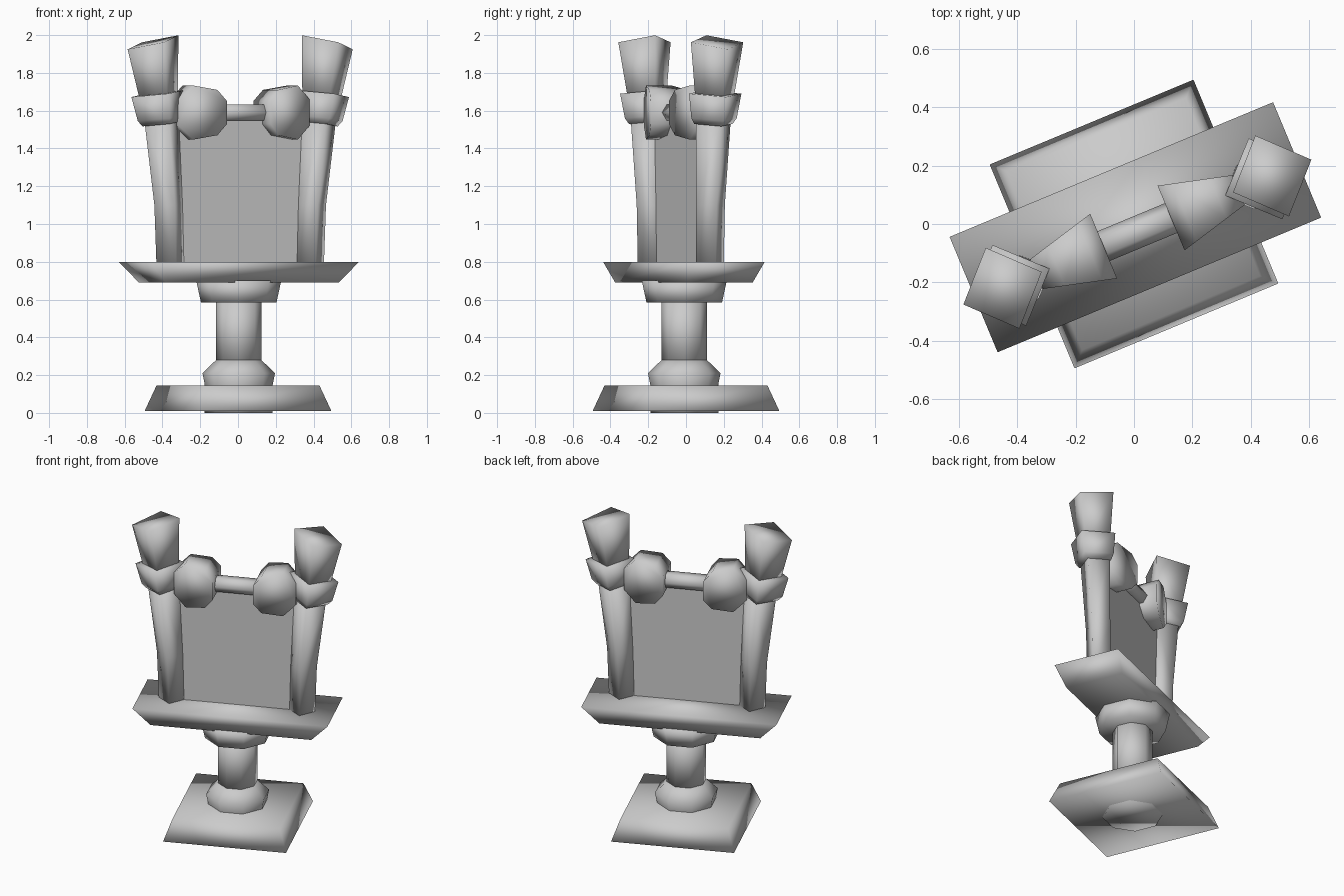
import bpy, bmesh
from math import sin, cos, pi, radians
from mathutils import Vector

cube = bpy.data.objects.get("Cube")
if cube:
    bpy.data.objects.remove(cube)

TURN = radians(22.6)   # the whole piece stands turned on the ground
DEPTH = -0.03          # depth line of the upper frame

stone = bpy.data.materials.new("grey_stone")
stone.use_nodes = True
stone.diffuse_color = (0.6, 0.6, 0.6, 1)
stone.node_tree.nodes["Principled BSDF"].inputs["Base Color"].default_value = (0.6, 0.6, 0.6, 1)


def loft(name, rings, smooth=True):
    """Skin matching rings of points and cap both ends."""
    bm = bmesh.new()
    loops = [[bm.verts.new(p) for p in ring] for ring in rings]
    n = len(loops[0])
    for a, b in zip(loops, loops[1:]):
        for i in range(n):
            j = (i + 1) % n
            bm.faces.new((a[i], a[j], b[j], b[i]))
    bm.faces.new(loops[0])
    bm.faces.new(loops[-1])
    bmesh.ops.recalc_face_normals(bm, faces=bm.faces)
    for f in bm.faces:
        f.smooth = smooth
    mesh = bpy.data.meshes.new(name)
    bm.to_mesh(mesh)
    bm.free()
    mesh.materials.append(stone)
    obj = bpy.data.objects.new(name, mesh)
    obj.rotation_euler.z = TURN
    bpy.context.collection.objects.link(obj)
    return obj


def rect(hx, hy, z, y=0):
    return [Vector((sx * hx, y + sy * hy, z))
            for sx, sy in ((-1, -1), (1, -1), (1, 1), (-1, 1))]


def octagon(r, z):
    return [Vector((r * cos(pi / 8 + k * pi / 4), r * sin(pi / 8 + k * pi / 4) - 0.01, z))
            for k in range(8)]


def diamond(side, x, z, r, tilt=0):
    """Four-cornered ring with corners on the axes, leaning outward."""
    ring = []
    for k in range(4):
        a, b = r * cos(k * pi / 2), r * sin(k * pi / 2)
        ring.append(Vector((side * (x + a * cos(tilt)), DEPTH + b, z - a * sin(tilt))))
    return ring


# Foot, pedestal and tray
loft("base", [rect(0.378, 0.378, 0.01), rect(0.33, 0.33, 0.145)])
loft("pedestal_collar", [octagon(0.18, 0), octagon(0.18, 0.15), octagon(0.192, 0.21),
                         octagon(0.12, 0.28)])
loft("pedestal_column", [octagon(0.12, 0.25), octagon(0.12, 0.6)])
loft("pedestal_capital", [octagon(0.2, 0.585), octagon(0.225, 0.7)])
loft("tray", [rect(0.495, 0.188, 0.69, -0.012), rect(0.6, 0.214, 0.8, -0.012)])

# Back panel
loft("back_panel", [rect(0.41, 0.004, 0.78, DEPTH), rect(0.44, 0.004, 1.6, DEPTH)], False)

# Crossbar
loft("crossbar", [[Vector((x, DEPTH + 0.055 * cos(k * pi / 3), 1.59 + 0.05 * sin(k * pi / 3)))
                   for k in range(6)] for x in (-0.2, 0.2)])

# Knob outline as distance from the middle and height, thicker toward the middle
knob = [(0.375, 0.07), (0.3, 0.143), (0.175, 0.12), (0.125, 0.06)]
outline = knob + [(x, -z) for x, z in reversed(knob)]

for side, word in ((-1, "right"), (1, "left")):
    loft(word + "_pillar", [diamond(side, 0.4, 0.78, 0.08), diamond(side, 0.41, 1.1, 0.082),
                            diamond(side, 0.45, 1.56, 0.1, 0.1)])
    loft(word + "_pillar_capital", [diamond(side, 0.45, 1.53, 0.11, 0.12),
                                    diamond(side, 0.458, 1.56, 0.13, 0.12),
                                    diamond(side, 0.475, 1.69, 0.15, 0.12)])
    loft(word + "_finial", [diamond(side, 0.463, 1.65, 0.108, 0.15),
                            diamond(side, 0.5, 1.962, 0.15, 0.25)])
    loft(word + "_knob", [[Vector((side * x, DEPTH + face * (0.1525 - 0.26 * x), 1.59 + z))
                           for x, z in outline] for face in (-1, 1)])
